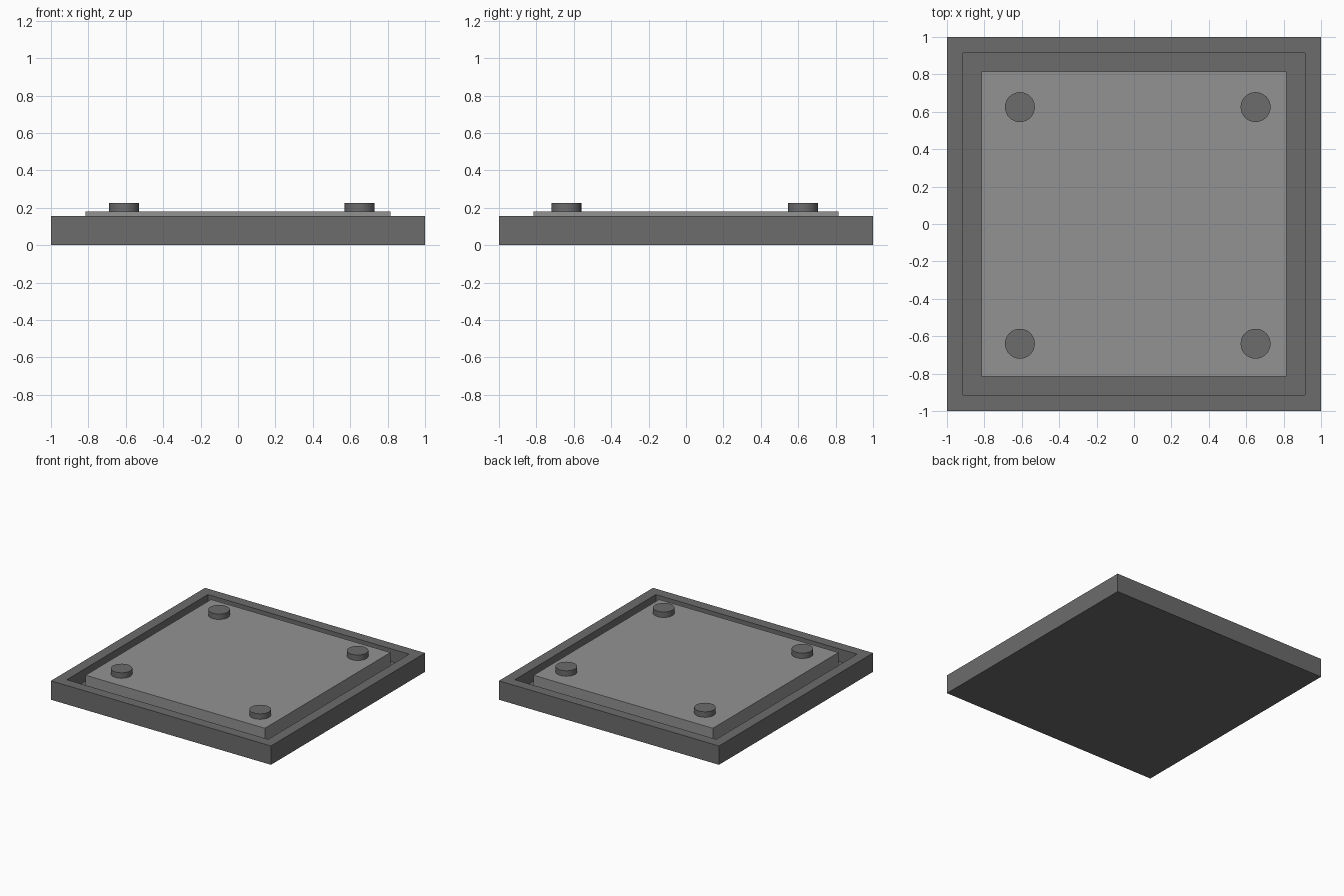
import bpy, bmesh

if "Cube" in bpy.data.objects:
    bpy.data.objects.remove(bpy.data.objects["Cube"])

OUTER, INNER = 1.0, 0.88       # half widths of tray and recess
RIM_Z, FLOOR_Z = 0.155, 0.05


def material(name, grey):
    mat = bpy.data.materials.new(name)
    mat.diffuse_color = (grey, grey, grey, 1)
    mat.use_nodes = True
    mat.node_tree.nodes["Principled BSDF"].inputs["Base Color"].default_value = mat.diffuse_color
    return mat


dark = material("dark_grey", 0.15)
light = material("light_grey", 0.29)


def box(name, half, z0, z1, mat):
    bpy.ops.mesh.primitive_cube_add(size=1, location=(0, 0, (z0 + z1) / 2))
    obj = bpy.context.object
    obj.name = name
    obj.scale = (2 * half, 2 * half, z1 - z0)
    bpy.ops.object.transform_apply(location=True, rotation=False, scale=True)
    obj.data.materials.append(mat)
    return obj


# Tray: a slab with its top face inset and pushed down into a recess
tray = box("tray", OUTER, 0, RIM_Z, dark)
bm = bmesh.new()
bm.from_mesh(tray.data)
top = max(bm.faces, key=lambda f: f.calc_center_median().z)
bmesh.ops.inset_region(bm, faces=[top], thickness=OUTER - INNER)
floor = bmesh.ops.extrude_discrete_faces(bm, faces=[top])["faces"][0]
bmesh.ops.translate(bm, verts=floor.verts, vec=(0, 0, FLOOR_Z - RIM_Z))
bm.to_mesh(tray.data)
bm.free()

# Raised panel standing in the recess
box("panel", 0.815, FLOOR_Z, 0.18, light)

# Round studs near the panel corners
for side, x in (("left", -0.61), ("right", 0.65)):
    for end, y in (("front", -0.64), ("back", 0.625)):
        bpy.ops.mesh.primitive_cylinder_add(
            vertices=32, radius=0.08, depth=0.045, location=(x, y, 0.2025))
        stud = bpy.context.object
        stud.name = f"stud_{end}_{side}"
        stud.data.materials.append(dark)
        bpy.ops.object.shade_smooth_by_angle()
